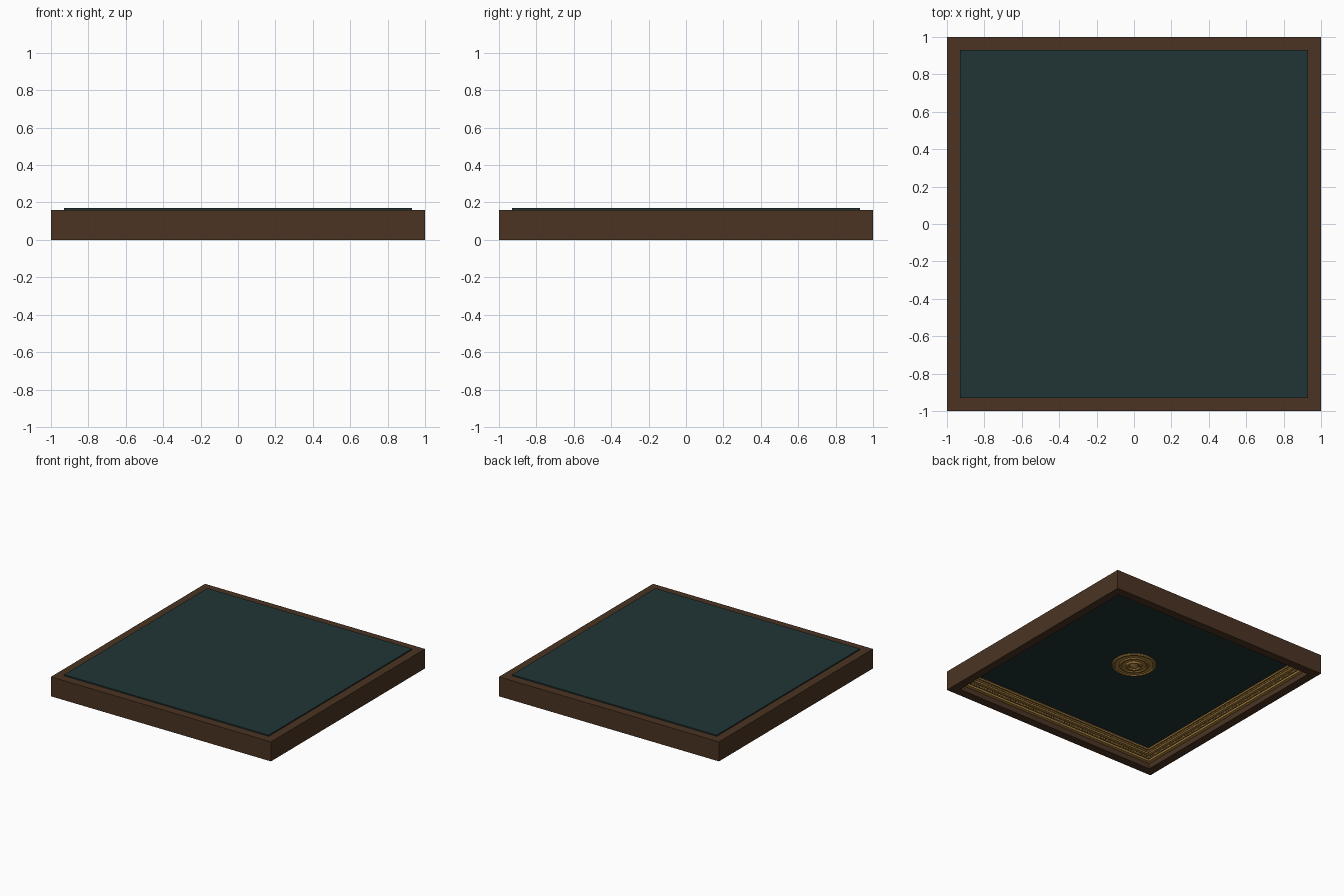
import bpy, bmesh, math

if "Cube" in bpy.data.objects:
    bpy.data.objects.remove(bpy.data.objects["Cube"])

def material(name, rgb):
    m = bpy.data.materials.new(name)
    m.diffuse_color = (*rgb, 1)
    m.use_nodes = True
    m.node_tree.nodes["Principled BSDF"].inputs["Base Color"].default_value = m.diffuse_color
    return m

WOOD = material("walnut brown", (0.069, 0.034, 0.0165))
TEAL = material("dark teal", (0.015, 0.034, 0.034))
GOLD = material("antique gold", (0.42, 0.235, 0.05))

def finish(name, bm, mat, smooth=False):
    bmesh.ops.recalc_face_normals(bm, faces=bm.faces)
    me = bpy.data.meshes.new(name)
    bm.to_mesh(me)
    bm.free()
    me.materials.append(mat)
    ob = bpy.data.objects.new(name, me)
    bpy.context.collection.objects.link(ob)
    if smooth:
        bpy.ops.object.select_all(action='DESELECT')
        ob.select_set(True)
        bpy.context.view_layer.objects.active = ob
        bpy.ops.object.shade_smooth_by_angle(angle=math.radians(35))
    return ob

def add_box(bm, x0, x1, y0, y1, z0, z1):
    vs = bmesh.ops.create_cube(bm, size=1)["verts"]
    for v in vs:
        v.co = (x1 if v.co.x > 0 else x0, y1 if v.co.y > 0 else y0, z1 if v.co.z > 0 else z0)

def square_frame(name, inner, outer, z0, z1, mat):
    """Mitred square frame swept from a rectangular section."""
    bm = bmesh.new()
    section = [(inner, z0), (outer, z0), (outer, z1), (inner, z1)]
    rings = [[bm.verts.new((sx * h, sy * h, z)) for h, z in section]
             for sx, sy in ((-1, -1), (1, -1), (1, 1), (-1, 1))]
    for i in range(4):
        a, b = rings[i], rings[(i + 1) % 4]
        for j in range(4):
            k = (j + 1) % 4
            bm.faces.new((a[j], a[k], b[k], b[j]))
    return finish(name, bm, mat)

def lathe(name, profile, mat, n=48):
    """Closed solid turned about z; profile runs from axis to axis."""
    bm = bmesh.new()
    vs = [bm.verts.new((r, 0, z)) for r, z in profile]
    es = [bm.edges.new(p) for p in zip(vs, vs[1:])]
    bmesh.ops.spin(bm, geom=vs + es, cent=(0, 0, 0), axis=(0, 0, 1),
                   angle=math.tau, steps=n, use_duplicate=False)
    bmesh.ops.remove_doubles(bm, verts=bm.verts, dist=1e-5)
    return finish(name, bm, mat, True)

# Outer beam frame
square_frame("outer_frame", 0.93, 1.0, 0, 0.16, WOOD)

# Recessed back panel
bm = bmesh.new()
add_box(bm, -0.93, 0.93, -0.93, 0.93, 0.152, 0.17)
finish("back_panel", bm, TEAL)

# Stepped wooden moulding with gold fillets
square_frame("outer_step", 0.908, 0.93, 0.05, 0.153, WOOD)
square_frame("inner_step", 0.89, 0.908, 0.098, 0.153, WOOD)
square_frame("outer_fillet", 0.902, 0.93, 0.044, 0.056, GOLD)
square_frame("middle_fillet", 0.886, 0.908, 0.092, 0.102, GOLD)
square_frame("inner_fillet", 0.88, 0.89, 0.125, 0.138, GOLD)

# Small carved blocks in rows along each side
def block_row(name, face, depth, z0, z1, count, mat):
    bm = bmesh.new()
    pitch = 2 * face / count
    for i in range(count):
        c = -face + (i + 0.5) * pitch
        w = pitch * 0.27
        for s in (-1, 1):
            a, b = sorted((s * face, s * (face - depth)))
            add_box(bm, c - w, c + w, a, b, z0, z1)
            add_box(bm, a, b, c - w, c + w, z0, z1)
    finish(name, bm, mat)

block_row("dentil_row", 0.909, 0.011, 0.066, 0.084, 72, GOLD)
block_row("bead_row", 0.891, 0.007, 0.107, 0.119, 90, GOLD)

# Central rosette: disc with rim, raised ring and domed boss
lathe("rosette", [(0, 0.154), (0.165, 0.154), (0.168, 0.146), (0.162, 0.139),
                  (0.150, 0.138), (0.144, 0.145), (0.115, 0.144), (0.108, 0.136),
                  (0.098, 0.136), (0.090, 0.143), (0.064, 0.142), (0.060, 0.130),
                  (0.052, 0.126), (0.045, 0.130), (0.042, 0.140), (0.034, 0.140),
                  (0.030, 0.131), (0.018, 0.124), (0, 0.121)], GOLD)
